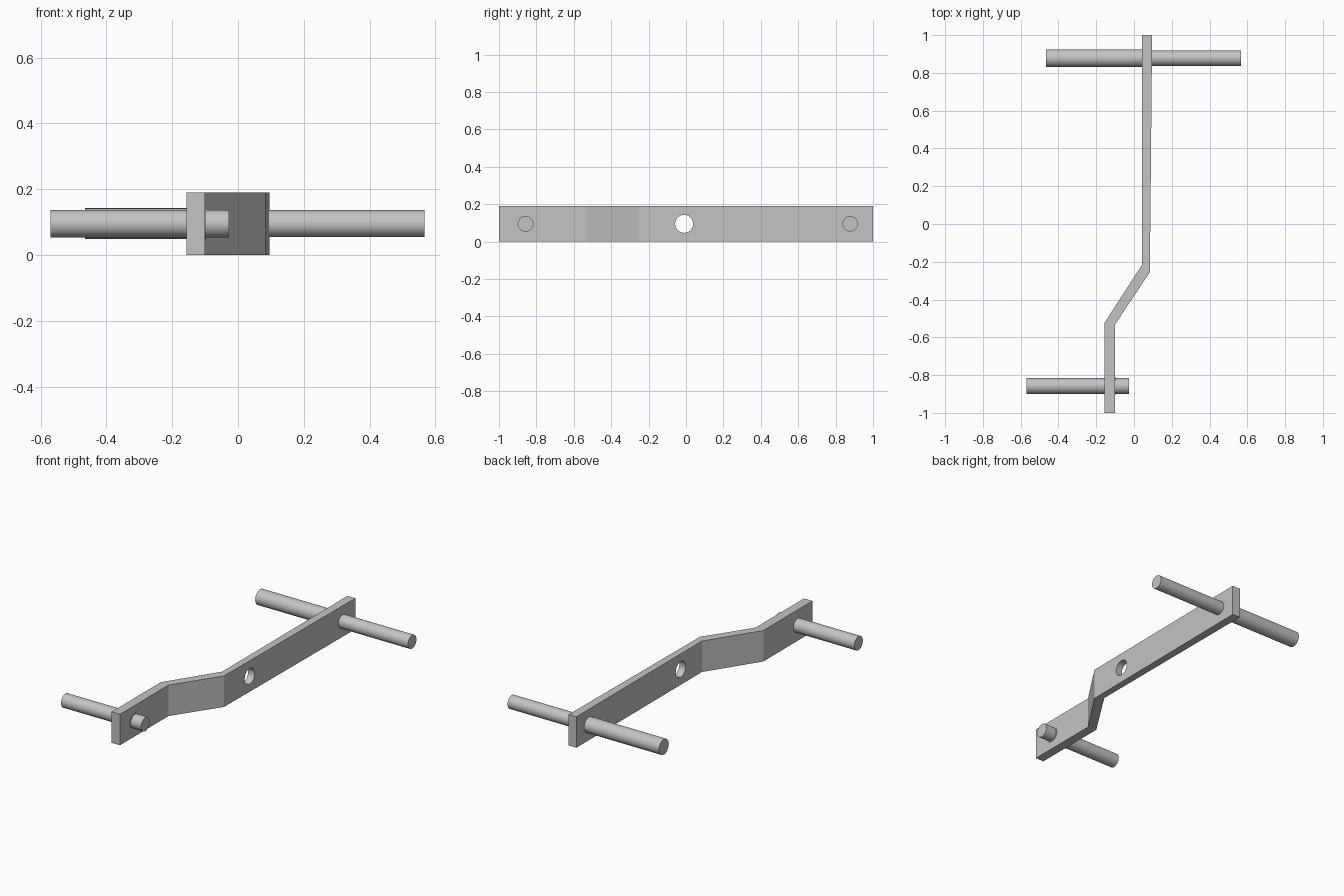
import bpy, bmesh
from math import pi

cube = bpy.data.objects.get("Cube")
if cube:
    bpy.data.objects.remove(cube, do_unlink=True)

HEIGHT = 0.19
MID = HEIGHT / 2

grey = bpy.data.materials.new("light_grey_metal")
grey.use_nodes = True
colour = (0.55, 0.55, 0.55, 1)
grey.diffuse_color = colour
grey.node_tree.nodes["Principled BSDF"].inputs["Base Color"].default_value = colour


def rod(name, x0, x1, y, radius):
    """Round rod lying along x."""
    bpy.ops.mesh.primitive_cylinder_add(
        vertices=48, radius=radius, depth=x1 - x0,
        location=((x0 + x1) / 2, y, MID), rotation=(0, pi / 2, 0))
    ob = bpy.context.object
    ob.name = name
    ob.data.materials.append(grey)
    bpy.ops.object.shade_smooth_by_angle()
    return ob


# Cranked flat bar: plan outline extruded upward
outline = [(-0.157, -1), (-0.1, -1), (-0.1, -0.532), (0.084, -0.255),
           (0.096, 1), (0.043, 1), (0.043, -0.215), (-0.157, -0.525)]
bm = bmesh.new()
base = bm.faces.new([bm.verts.new((x, y, 0)) for x, y in outline])
top = bmesh.ops.extrude_face_region(bm, geom=[base])["geom"]
bmesh.ops.translate(bm, vec=(0, 0, HEIGHT),
                    verts=[v for v in top if isinstance(v, bmesh.types.BMVert)])
bmesh.ops.recalc_face_normals(bm, faces=bm.faces)
mesh = bpy.data.meshes.new("cranked_bar")
bm.to_mesh(mesh)
bm.free()
mesh.materials.append(grey)
bar = bpy.data.objects.new("cranked_bar", mesh)
bpy.context.collection.objects.link(bar)

# Pivot hole through the middle of the bar
cutter = rod("pivot_hole_cutter", -0.1, 0.25, -0.01, 0.048)
cut = bar.modifiers.new("pivot_hole", "BOOLEAN")
cut.operation = "DIFFERENCE"
cut.solver = "EXACT"
cut.object = cutter
bpy.context.view_layer.objects.active = bar
bpy.ops.object.select_all(action="DESELECT")
bar.select_set(True)
bpy.ops.object.modifier_apply(modifier=cut.name)
bpy.data.objects.remove(cutter, do_unlink=True)
bpy.ops.object.shade_smooth_by_angle()

# Rods through both ends of the bar
rod("front_rod", -0.57, -0.027, -0.858, 0.042)
rod("front_rod_collar", -0.15, -0.098, -0.858, 0.048)
rod("back_rod_right", -0.465, 0.06, 0.878, 0.047)
rod("back_rod_left", 0.06, 0.567, 0.878, 0.041)
